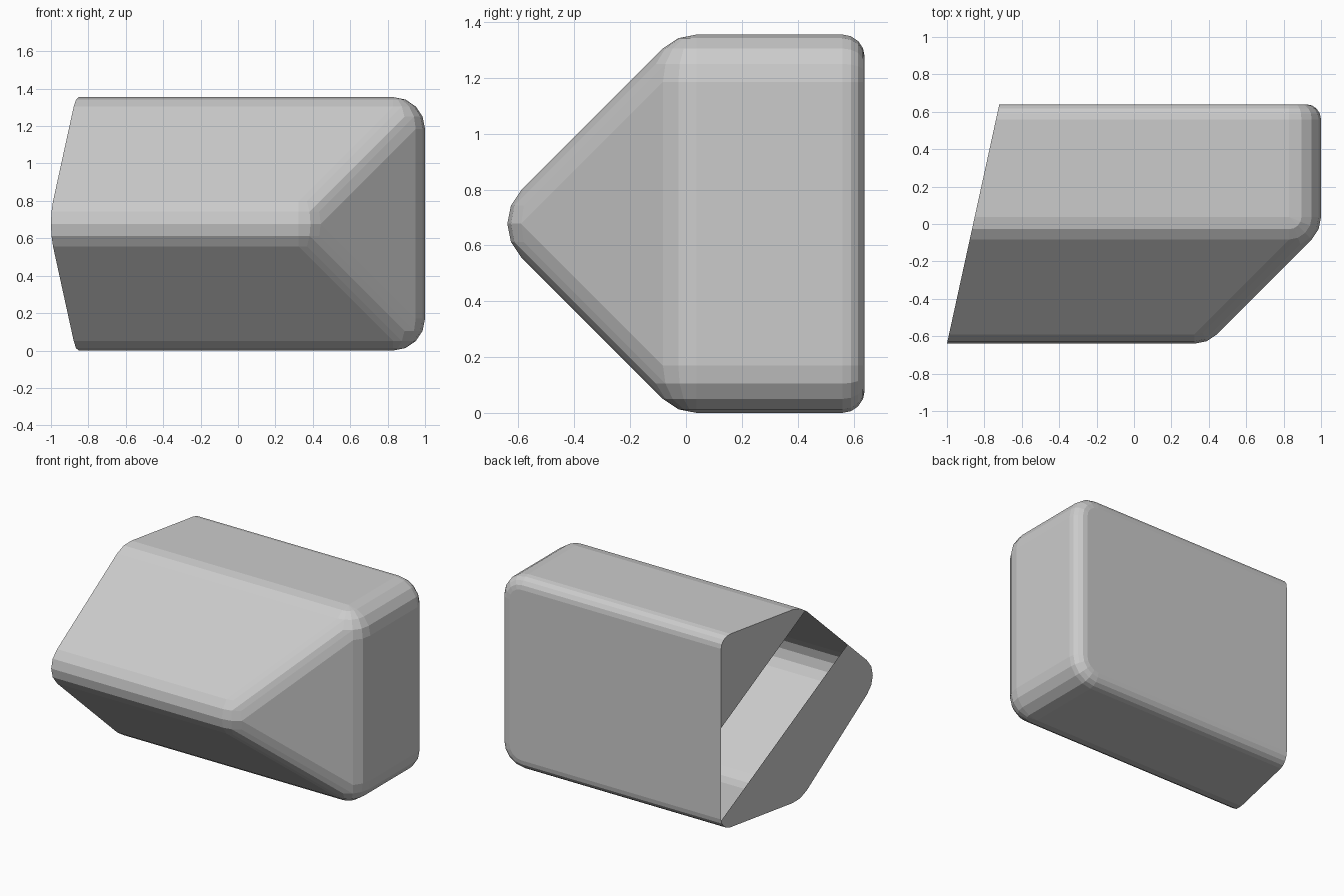
import bpy, bmesh, math
from mathutils import Vector

if "Cube" in bpy.data.objects:
    bpy.data.objects.remove(bpy.data.objects["Cube"])

R, r = 0.17, 0.08           # main fillet radius, smaller back-rim radius
H, X1, YB = 1.355, 1.0, 0.64
STEP = math.radians(22.5)
zl, zh, zm = R, H - R, H / 2
y_tip = -YB + R
y_sh = y_tip + (zh - zm)    # 45 degree slopes
x_end = X1 - R
x_tip = x_end - (zh - zm)
x_far = -1.3                # beyond the slanted cut

bm = bmesh.new()


def ball(c):
    """Sphere points around an inset corner."""
    for i in range(9):
        t = i * STEP
        for j in range(16 if 0 < i < 8 else 1):
            p = j * STEP
            bm.verts.new((c[0] + R * math.sin(t) * math.cos(p),
                          c[1] + R * math.sin(t) * math.sin(p),
                          c[2] + R * math.cos(t)))


def rim(x, z):
    """Back corner: wide corner radius with a tighter rim radius."""
    for i in range(5):
        rad = (R - r) + r * math.cos(i * STEP)
        for j in range(16):
            bm.verts.new((x + rad * math.cos(j * STEP),
                          YB - r + r * math.sin(i * STEP),
                          z + rad * math.sin(j * STEP)))


# Rounded body as the hull of its corner shapes
for x in (x_far, x_end):
    for z in (zl, zh):
        ball((x, y_sh, z))
        rim(x, z)
for x in (x_far, x_tip):
    ball((x, y_tip, zm))
res = bmesh.ops.convex_hull(bm, input=bm.verts[:])
junk = {g for k in ("geom_interior", "geom_unused") for g in res[k]
        if isinstance(g, bmesh.types.BMVert)}
bmesh.ops.delete(bm, geom=list(junk), context='VERTS')
bmesh.ops.remove_doubles(bm, verts=bm.verts[:], dist=1e-4)
bmesh.ops.dissolve_limit(bm, angle_limit=math.radians(1), verts=bm.verts[:], edges=bm.edges[:])

# Slanted cut on the left, then the flat end
n = Vector((1, -0.28 / 1.28, 0)).normalized()
bmesh.ops.bisect_plane(bm, geom=bm.verts[:] + bm.edges[:] + bm.faces[:],
                       plane_co=(-1, -YB, 0), plane_no=n, clear_inner=True)
border = [e for e in bm.edges if e.is_boundary]
bmesh.ops.edgeloop_fill(bm, edges=border)


def end_faces():
    bm.normal_update()
    return [f for f in bm.faces if abs(f.normal.dot(n)) > 0.999
            and f.calc_center_median().x < -0.5]


# Diagonal opening in the flat end
slope = 0.835
for z in (0.07, 0.72):
    fs = end_faces()
    geom = fs + list({e for f in fs for e in f.edges}) + list({v for f in fs for v in f.verts})
    bmesh.ops.bisect_plane(bm, geom=geom, plane_co=(0, YB, z), plane_no=(0, slope, 1))
gap = []
for f in end_faces():
    c = f.calc_center_bounds()
    if 0.07 < c.z + slope * (c.y - YB) < 0.72:
        gap.append(f)
bmesh.ops.delete(bm, geom=gap, context='FACES')
bmesh.ops.recalc_face_normals(bm, faces=bm.faces[:])

me = bpy.data.meshes.new("rounded_shell")
bm.to_mesh(me)
bm.free()
ob = bpy.data.objects.new("rounded_shell", me)
bpy.context.collection.objects.link(ob)
